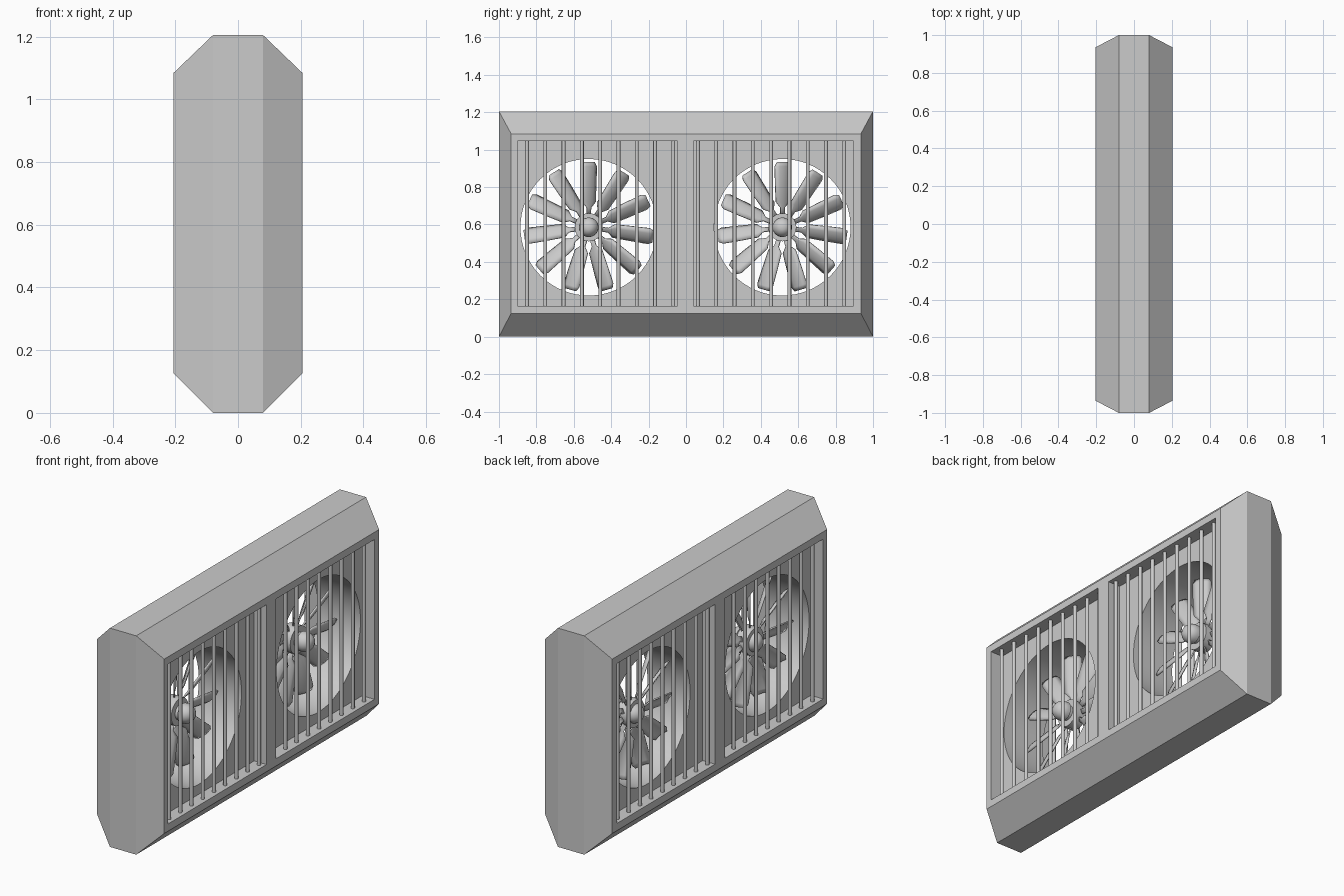
import bpy, bmesh
from math import sin, cos, pi, radians, sqrt
from mathutils import Matrix, Vector

if "Cube" in bpy.data.objects:
    bpy.data.objects.remove(bpy.data.objects["Cube"])

FAN_Z, HOLE_R = 0.585, 0.365
FANS = (-0.52, 0.515)
PANELS = ((-0.90, -0.045), (0.04, 0.895))


def make(name, bm, smooth=False):
    bmesh.ops.recalc_face_normals(bm, faces=bm.faces[:])
    me = bpy.data.meshes.new(name)
    bm.to_mesh(me)
    bm.free()
    ob = bpy.data.objects.new(name, me)
    bpy.context.collection.objects.link(ob)
    if smooth:
        bpy.ops.object.select_all(action='DESELECT')
        ob.select_set(True)
        bpy.context.view_layer.objects.active = ob
        bpy.ops.object.shade_smooth_by_angle(angle=radians(35))
    return ob


def add_cyl(bm, loc, r, depth, axis='Z', segs=12):
    m = Matrix.Translation(loc)
    if axis == 'X':
        m = m @ Matrix.Rotation(pi / 2, 4, 'Y')
    bmesh.ops.create_cone(bm, cap_ends=True, segments=segs, radius1=r, radius2=r,
                          depth=depth, matrix=m)


def add_box(bm, lo, hi):
    lo, hi = Vector(lo), Vector(hi)
    bmesh.ops.create_cube(bm, size=1, matrix=Matrix.Translation((lo + hi) / 2)
                          @ Matrix.Diagonal((*(hi - lo), 1)))


def cut(ob, bm):
    cutter = make("housing_cutter", bm)
    mod = ob.modifiers.new("cut", 'BOOLEAN')
    mod.operation, mod.object, mod.solver = 'DIFFERENCE', cutter, 'EXACT'
    bpy.context.view_layer.objects.active = ob
    bpy.ops.object.modifier_apply(modifier=mod.name)
    bpy.data.objects.remove(cutter)


# Housing: four rectangular rings along x with sloped rims
bm = bmesh.new()
rings = []
for x, y, z0, z1 in ((-0.205, 0.935, 0.125, 1.085), (-0.08, 1, 0, 1.205),
                     (0.08, 1, 0, 1.205), (0.205, 0.935, 0.125, 1.085)):
    rings.append([bm.verts.new((x, a, b)) for a, b in
                  ((-y, z0), (y, z0), (y, z1), (-y, z1))])
for a, b in zip(rings, rings[1:]):
    for i in range(4):
        j = (i + 1) % 4
        bm.faces.new((a[i], a[j], b[j], b[i]))
bm.faces.new(rings[0])
bm.faces.new(rings[-1])
housing = make("housing", bm)

# Square recesses on both sides, then round fan ducts right through
bm = bmesh.new()
for y0, y1 in PANELS:
    for s in (-1, 1):
        add_box(bm, (min(s * .13, s * .3), y0, 0.165), (max(s * .13, s * .3), y1, 1.045))
cut(housing, bm)
bm = bmesh.new()
for y in FANS:
    add_cyl(bm, (0, y, FAN_Z), HOLE_R, 0.34, 'X', 64)
cut(housing, bm)
bpy.ops.object.select_all(action='DESELECT')
housing.select_set(True)
bpy.ops.object.shade_smooth_by_angle(angle=radians(20))

# Vertical grille bars
for side, s in (("right", 1), ("left", -1)):
    bm = bmesh.new()
    for start in (-0.85, 0.064):
        for i in range(9):
            add_cyl(bm, (s * 0.175, start + i * 0.0978, 0.605), 0.01, 0.89)
    make("grille_bars_" + side, bm, True)


def hub(name, y):
    # Lathed profile: dome, neck, blade ring, neck, dome
    R, n = 0.052, 6
    dome = [(0.045 + R * cos(t * pi / 2 / n), R * sin(t * pi / 2 / n)) for t in range(1, n + 1)]
    prof = dome + [(0.03, R), (0.03, 0.042), (0.01, 0.042), (0.01, 0.075), (-0.055, 0.075),
                   (-0.055, R)] + [(-x, r) for x, r in reversed(dome)]
    segs = 32
    bm = bmesh.new()
    rows = [[bm.verts.new((x, y + r * cos(2 * pi * i / segs), FAN_Z + r * sin(2 * pi * i / segs)))
             for i in range(segs)] for x, r in prof]
    for a, b in zip(rows, rows[1:]):
        for i in range(segs):
            j = (i + 1) % segs
            bm.faces.new((a[i], a[j], b[j], b[i]))
    bm.faces.new(rows[0])
    bm.faces.new(rows[-1])
    make(name, bm, True)


def blades(name, y, count=11):
    # Pitched, slightly cupped paddles on narrow stems
    stations = ((0.065, 0.013), (0.105, 0.013), (0.135, 0.042), (0.23, 0.047),
                (0.325, 0.05), (0.347, 0.037))
    bm = bmesh.new()
    for k in range(count):
        m = (Matrix.Translation((-0.025, y, FAN_Z)) @ Matrix.Rotation(2 * pi * k / count, 4, 'X')
             @ Matrix.Rotation(radians(35), 4, 'Z'))
        rows = []
        for r, w in stations:
            rows.append([bm.verts.new(m @ Vector((0.012 * (w / 0.05) ** 2 * (1 - t * t), w * t, r)))
                         for t in (-1, -0.5, 0, 0.5, 1)])
        for a, b in zip(rows, rows[1:]):
            for i in range(4):
                bm.faces.new((a[i], a[i + 1], b[i + 1], b[i]))
    ob = make(name, bm, True)
    mod = ob.modifiers.new("thickness", 'SOLIDIFY')
    mod.thickness, mod.offset = 0.008, 0


for label, y in zip(("front", "back"), FANS):
    hub("fan_hub_" + label, y)
    blades("fan_blades_" + label, y)
